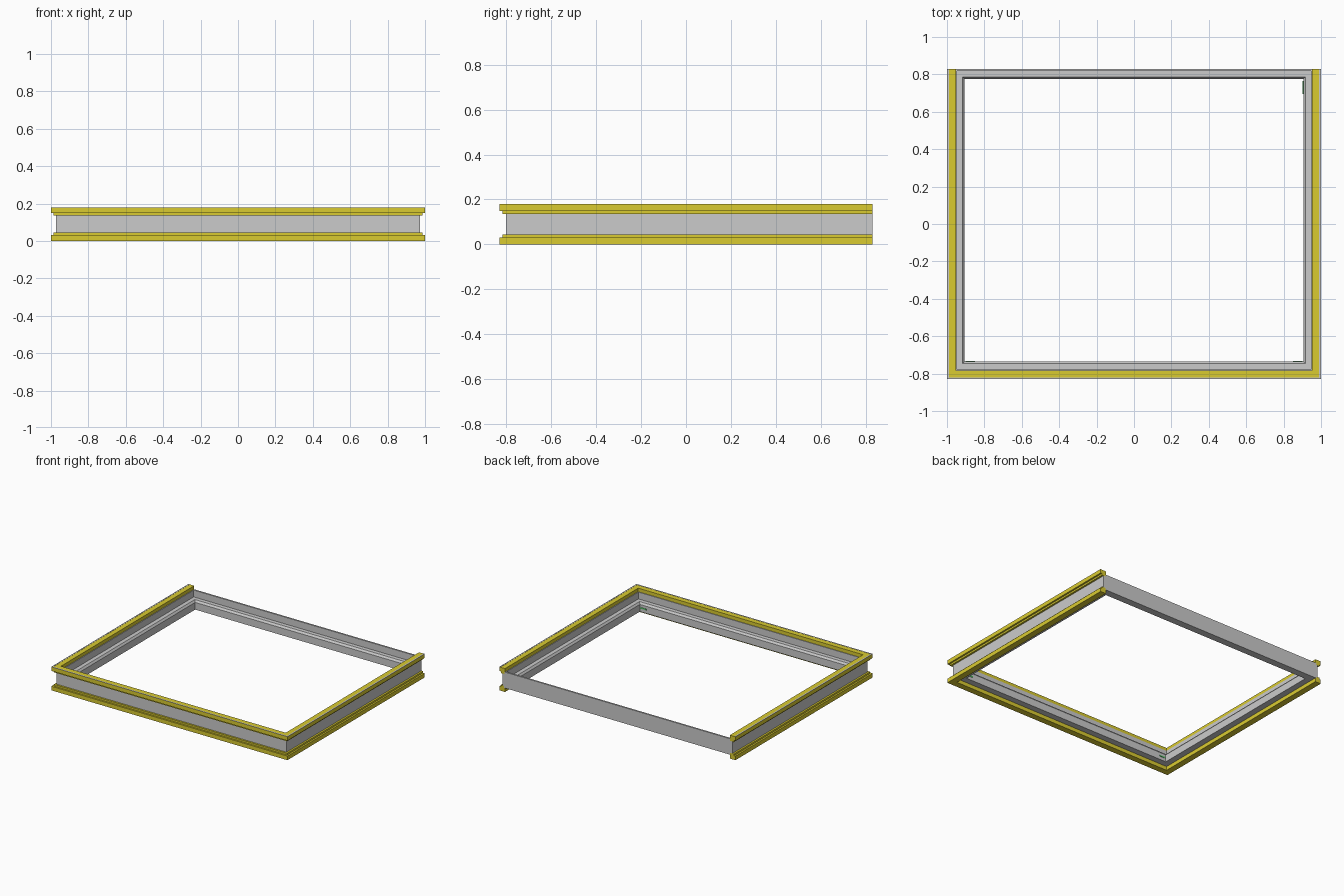
import bpy, bmesh

if "Cube" in bpy.data.objects:
    bpy.data.objects.remove(bpy.data.objects["Cube"])

HX, HY, MID = 1.0, 0.83, 0.09


def colour(name, rgb):
    m = bpy.data.materials.new(name)
    m.diffuse_color = (*rgb, 1)
    m.use_nodes = True
    m.node_tree.nodes["Principled BSDF"].inputs["Base Color"].default_value = m.diffuse_color
    return m


def sweep(name, profile, inset=0.0, closed=False, mat=None):
    """Sweep an (inward, height) profile, mitred, along three sides or the whole frame."""
    bm = bmesh.new()
    rings = [[] for _ in range(4)]
    for d, z in profile:
        a = d + inset
        back = HY - d if closed else HY
        corners = [(-HX + a, back), (-HX + a, -HY + a), (HX - a, -HY + a), (HX - a, back)]
        for ring, (x, y) in zip(rings, corners):
            ring.append(bm.verts.new((x, y, z)))
    n = len(profile)
    for i in range(4 if closed else 3):
        a, b = rings[i], rings[(i + 1) % 4]
        for j in range(n):
            k = (j + 1) % n
            bm.faces.new((a[j], a[k], b[k], b[j]))
    if not closed:
        bm.faces.new(rings[0])
        bm.faces.new(rings[3])
    bmesh.ops.recalc_face_normals(bm, faces=bm.faces)
    me = bpy.data.meshes.new(name)
    bm.to_mesh(me)
    bm.free()
    ob = bpy.data.objects.new(name, me)
    bpy.context.collection.objects.link(ob)
    if mat:
        me.materials.append(mat)
    return ob


def box(name, centre, size, mat):
    bpy.ops.mesh.primitive_cube_add(size=1, location=centre)
    ob = bpy.context.object
    ob.name = name
    ob.scale = size
    ob.data.materials.append(mat)


yellow = colour("yellow", (0.70, 0.60, 0.03))
green = colour("green", (0.1, 0.6, 0.15))

# Yellow stepped rails on the front, left and right; the back is left plain
rail = [(0, 0.149), (0, 0.179), (0.048, 0.179), (0.048, 0.152), (0.044, 0.136),
        (0.013, 0.136), (0.013, 0.149)]
sweep("top_rail", rail, mat=yellow)
sweep("bottom_rail", [(d, 2 * MID - z if z < 0.179 else 0) for d, z in rail], mat=yellow)

# Thin grey edge strip on the outer lip of the top rail
sweep("top_edge_strip", [(0, 0.179), (0, 0.18), (0.01, 0.18), (0.01, 0.179)])

# Grey web between the rails
sweep("side_web", [(0.027, 0.042), (0.027, 0.138), (0.042, 0.138), (0.042, 0.042)])

# Continuous grey inner frame: thin upper wall, ledge with sloped lip, lower wall
core = [(0, 0.03), (0.055, 0.03), (0.055, 0.085), (0.044, 0.1), (0.013, 0.1),
        (0.013, 0.152), (0, 0.152)]
sweep("inner_frame", core, inset=0.04, closed=True)

# Small green seals in the inner corners
for s in (-1, 1):
    box("front_corner_seal", (s * 0.875, -0.734, 0.06), (0.05, 0.004, 0.01), green)
box("right_corner_seal", (0.904, 0.73, 0.06), (0.004, 0.07, 0.01), green)
